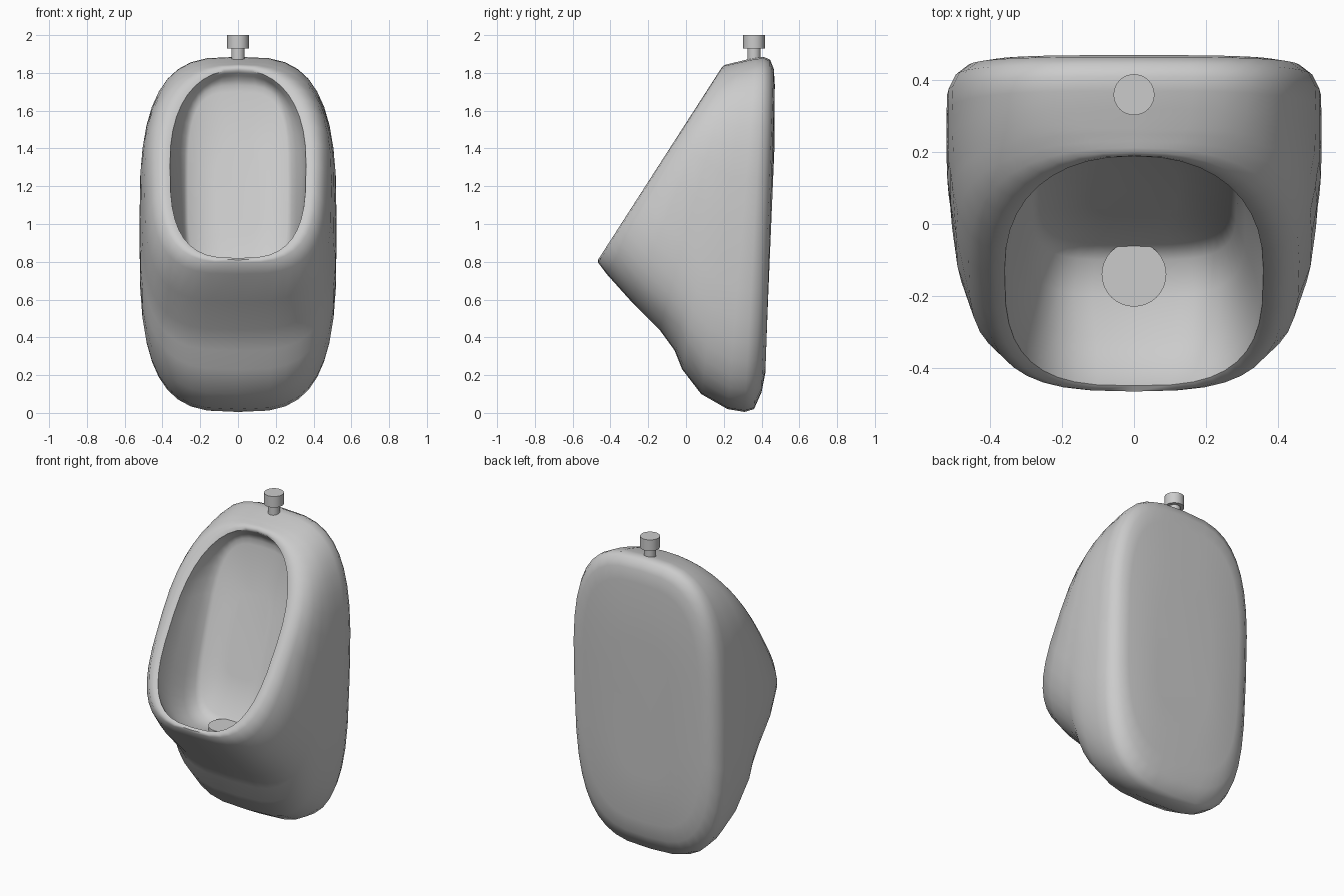
import bpy, bmesh, math

cube = bpy.data.objects.get("Cube")
if cube:
    bpy.data.objects.remove(cube)

SIDES = 40


def make_material(name, value):
    mat = bpy.data.materials.new(name)
    mat.use_nodes = True
    colour = (value, value, value, 1)
    mat.diffuse_color = colour
    mat.node_tree.nodes["Principled BSDF"].inputs["Base Color"].default_value = colour
    return mat


porcelain = make_material("grey_porcelain", 0.6)


def power(value, n):
    return math.copysign(abs(value) ** (2 / n), value)


def tilted_ring(bm, half_width, low, high, n_low, n_high):
    """Rounded outline between a low and a high (y, z) point on the centre line."""
    ring = []
    for i in range(SIDES):
        a = 2 * math.pi * i / SIDES
        n = n_high if math.sin(a) > 0 else n_low
        t = (power(math.sin(a), n) + 1) / 2
        y = low[0] + (high[0] - low[0]) * t
        z = low[1] + (high[1] - low[1]) * t
        ring.append(bm.verts.new((half_width * power(math.cos(a), n), y, z)))
    return ring


def finish(obj, angle):
    obj.data.materials.append(porcelain)
    bpy.ops.object.select_all(action="DESELECT")
    obj.select_set(True)
    bpy.context.view_layer.objects.active = obj
    bpy.ops.object.shade_smooth_by_angle(angle=math.radians(angle))


def cylinder(name, radius, y, bottom, top):
    bpy.ops.mesh.primitive_cylinder_add(
        vertices=32, radius=radius, depth=top - bottom, location=(0, y, (bottom + top) / 2))
    obj = bpy.context.object
    obj.name = name
    finish(obj, 35)


# Shell sections: half width, low (y, z), high (y, z), roundness low and high
sections = [
    # back panel and rounded back edge
    (0.20, (0.43, 0.50), (0.468, 1.40), 3.2, 3.2),
    (0.41, (0.42, 0.21), (0.47, 1.74), 3.2, 3.2),
    (0.465, (0.40, 0.11), (0.465, 1.82), 3.2, 3.2),
    (0.50, (0.36, 0.02), (0.445, 1.87), 3.2, 3.2),
    # outer body, sweeping forward to the lip
    (0.52, (0.31, 0.005), (0.41, 1.885), 3.2, 3.2),
    (0.522, (0.22, 0.02), (0.37, 1.88), 3.2, 3.2),
    (0.522, (0.08, 0.10), (0.32, 1.87), 3.2, 3.1),
    (0.52, (-0.02, 0.23), (0.28, 1.86), 3.3, 3.0),
    (0.515, (-0.06, 0.33), (0.265, 1.857), 3.4, 2.9),
    (0.51, (-0.14, 0.44), (0.25, 1.853), 3.4, 2.8),
    (0.495, (-0.29, 0.59), (0.23, 1.848), 3.4, 2.6),
    (0.46, (-0.42, 0.735), (0.212, 1.844), 3.3, 2.5),
    # lip
    (0.42, (-0.465, 0.795), (0.20, 1.84), 3.1, 2.4),
    (0.385, (-0.466, 0.81), (0.19, 1.83), 3.0, 2.35),
    (0.36, (-0.45, 0.82), (0.188, 1.815), 3.0, 2.3),
    # bowl and its back wall
    (0.354, (-0.41, 0.765), (0.202, 1.80), 3.0, 2.4),
    (0.338, (-0.32, 0.715), (0.217, 1.785), 3.2, 2.6),
    (0.31, (-0.20, 0.69), (0.235, 1.762), 3.8, 3.0),
    (0.285, (-0.10, 0.685), (0.243, 1.735), 4.0, 3.2),
    (0.265, (-0.055, 0.72), (0.24, 1.70), 4.0, 3.4),
    (0.12, (0.02, 0.95), (0.19, 1.45), 4.0, 3.4),
]
bm = bmesh.new()
rings = [tilted_ring(bm, *s) for s in sections]
for a, b in zip(rings, rings[1:]):
    for i in range(SIDES):
        j = (i + 1) % SIDES
        bm.faces.new((a[i], a[j], b[j], b[i]))
bm.faces.new(rings[0])
bm.faces.new(rings[-1])
bmesh.ops.recalc_face_normals(bm, faces=bm.faces)
mesh = bpy.data.meshes.new("urinal_body")
bm.to_mesh(mesh)
bm.free()
body = bpy.data.objects.new("urinal_body", mesh)
bpy.context.collection.objects.link(body)
finish(body, 55)

# Drain cover in the bowl and water inlet on top
cylinder("drain_cover", 0.09, -0.14, 0.67, 0.715)
cylinder("inlet_pipe", 0.035, 0.36, 1.84, 1.94)
cylinder("inlet_nut", 0.057, 0.36, 1.93, 2.0)
